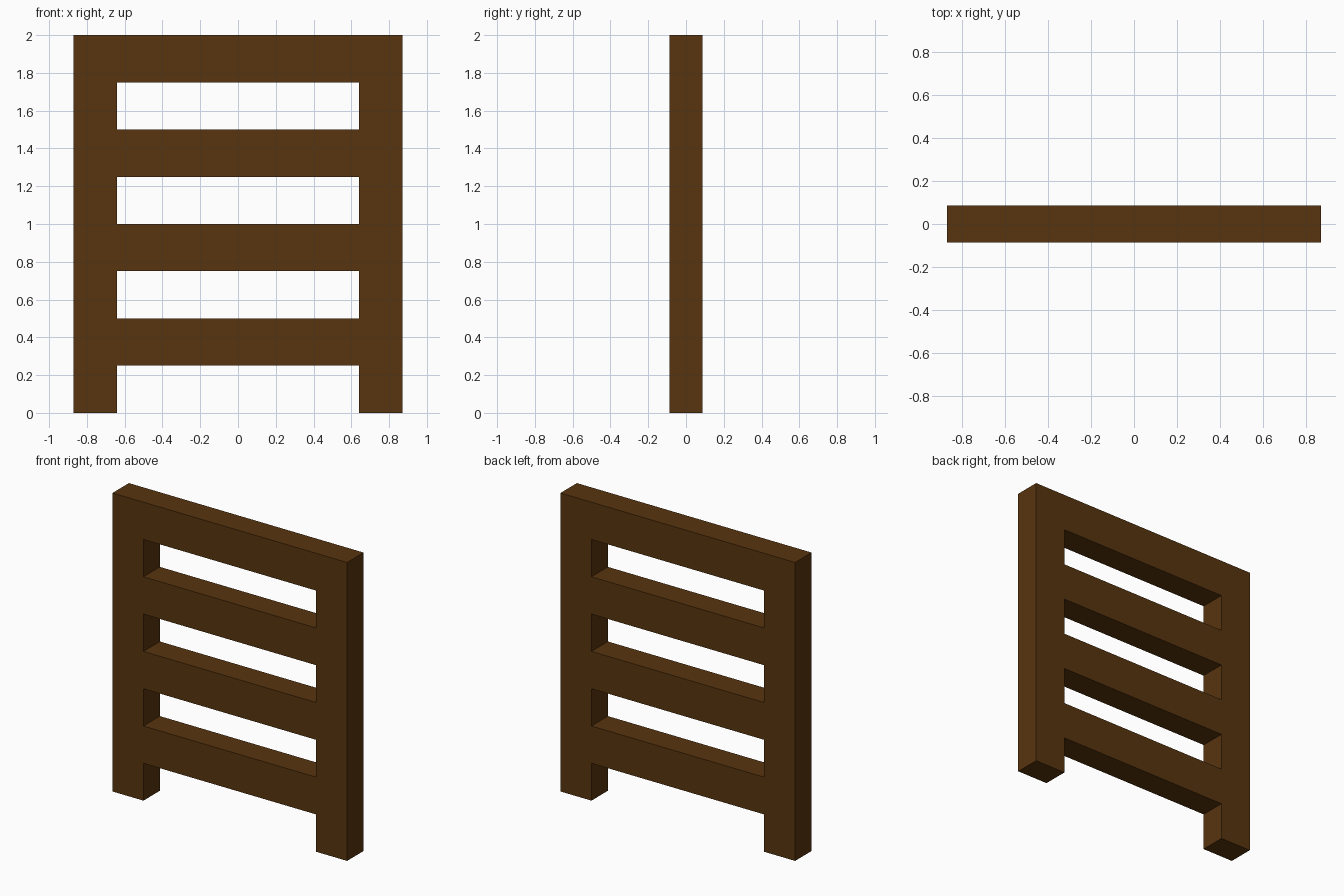
import bpy

if "Cube" in bpy.data.objects:
    bpy.data.objects.remove(bpy.data.objects["Cube"])

HALF_W, INNER, HALF_D = 0.87, 0.64, 0.087   # outer x, opening x, half thickness
HEIGHT, RUNG = 2.0, 0.25                    # rungs and gaps share one height

wood = bpy.data.materials.new("dark brown wood")
wood.diffuse_color = (0.098, 0.035, 0.0045, 1)
wood.use_nodes = True
wood.node_tree.nodes["Principled BSDF"].inputs["Base Color"].default_value = wood.diffuse_color


def box(name, x0, x1, z0, z1):
    bpy.ops.mesh.primitive_cube_add(size=1, location=((x0 + x1) / 2, 0, (z0 + z1) / 2))
    ob = bpy.context.object
    ob.name = name
    ob.scale = (x1 - x0, 2 * HALF_D, z1 - z0)
    bpy.ops.object.transform_apply(location=True, rotation=False, scale=True)
    ob.data.materials.append(wood)
    return ob


# Two upright posts
box("left_post", -HALF_W, -INNER, 0, HEIGHT)
box("right_post", INNER, HALF_W, 0, HEIGHT)

# Four rungs flush with the posts, the last one closing the top
for i in range(4):
    z = RUNG + i * 2 * RUNG
    box(f"rung_{i + 1}", -INNER, INNER, z, z + RUNG)
